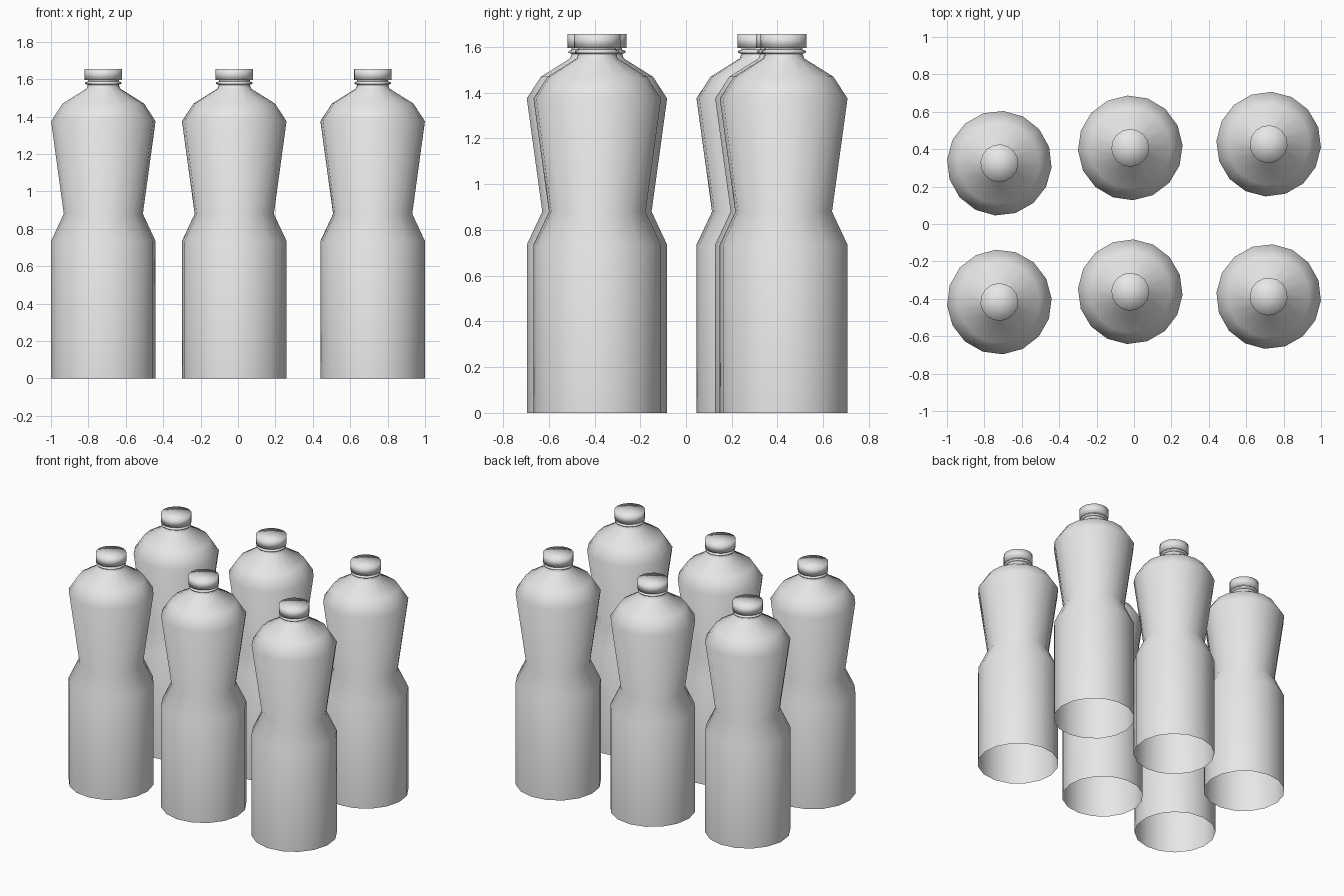
import bpy
import bmesh
from math import cos, sin, pi, radians

cube = bpy.data.objects.get("Cube")
if cube:
    bpy.data.objects.remove(cube, do_unlink=True)

grey = bpy.data.materials.new("plain_grey")
grey.use_nodes = True
colour = (0.8, 0.8, 0.8, 1)
grey.diffuse_color = colour
grey.node_tree.nodes["Principled BSDF"].inputs["Base Color"].default_value = colour

SIDES = 16


def lathe(name, profile, location, turn, close_ends=False):
    """Spin (radius, height) points into a smooth 16-sided shell."""
    bm = bmesh.new()
    rings = []
    for r, z in profile:
        angles = [2 * pi * i / SIDES for i in range(SIDES)]
        rings.append([bm.verts.new((r * cos(a), r * sin(a), z)) for a in angles])
    for low, high in zip(rings, rings[1:]):
        for i in range(SIDES):
            j = (i + 1) % SIDES
            bm.faces.new((low[i], low[j], high[j], high[i]))
    if close_ends:
        bm.faces.new(rings[0][::-1])
        # Fan the top so it shades like a shallow dome
        top = bm.faces.new(rings[-1])
        bmesh.ops.poke(bm, faces=[top])
    for face in bm.faces:
        face.smooth = True
    mesh = bpy.data.meshes.new(name)
    bm.to_mesh(mesh)
    bm.free()
    mesh.materials.append(grey)
    obj = bpy.data.objects.new(name, mesh)
    obj.location = location
    obj.rotation_euler.z = radians(turn)
    bpy.context.collection.objects.link(obj)
    return obj


# Waisted body, open underneath, with shoulder and neck
BODY = [(0.28, 0), (0.28, 0.735), (0.212, 0.88), (0.28, 1.375),
        (0.218, 1.47), (0.09, 1.55), (0.083, 1.57), (0.083, 1.6)]
# Thin collar around the neck
COLLAR = [(0.083, 1.57), (0.097, 1.575), (0.097, 1.583), (0.083, 1.588)]
# Screw cap
CAP = [(0.101, 1.595), (0.101, 1.656)]

# Two loose rows of three: name, x, y, turn in degrees
BOTTLES = [
    ("back_right", -0.72, 0.325, 18), ("back_middle", -0.02, 0.407, 3),
    ("back_left", 0.72, 0.427, 19), ("front_right", -0.72, -0.417, 4),
    ("front_middle", -0.02, -0.362, 19), ("front_left", 0.72, -0.388, 18),
]
for place, x, y, turn in BOTTLES:
    spot = (x, y, 0)
    lathe("bottle_body_" + place, BODY, spot, turn)
    lathe("neck_collar_" + place, COLLAR, spot, turn)
    lathe("bottle_cap_" + place, CAP, spot, turn, close_ends=True)
